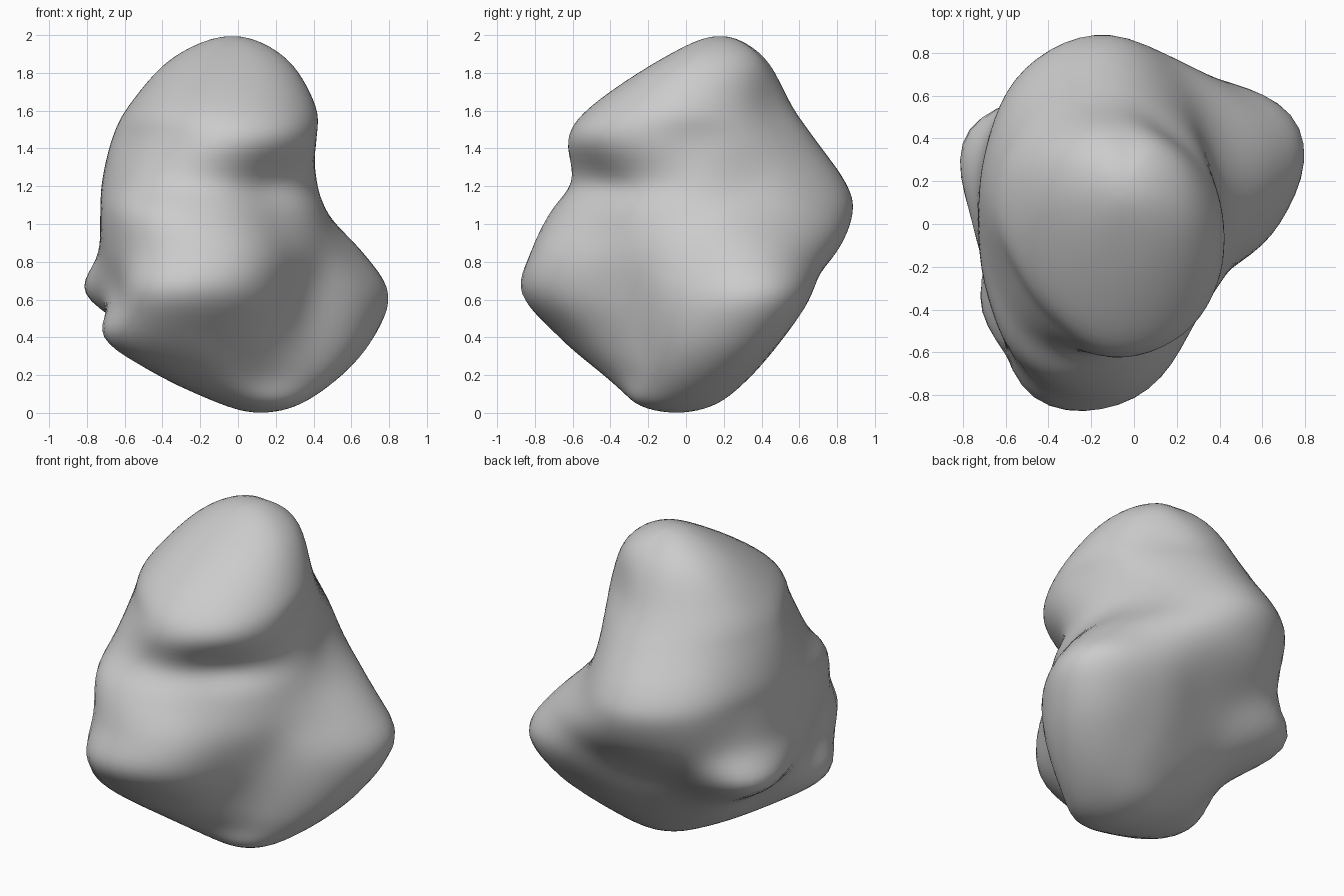
import bpy, bmesh, math
from mathutils import Vector

if "Cube" in bpy.data.objects:
    bpy.data.objects.remove(bpy.data.objects["Cube"])

# Horizontal sections: z, centre x, centre y, radii every 30 degrees from +x
SECTIONS = [
    (0.05, .12, -.05, [.22] * 12),
    (0.20, .08, -.03, [.45, .51, .43, .37, .36, .40, .47, .56, .47, .35, .31, .35]),
    (0.40, 0, 0, [.66, .79, .60, .47, .46, .54, .57, .83, .77, .59, .45, .46]),
    (0.63, 0, 0, [.68, .91, .77, .61, .63, .90, .75, .74, .95, .81, .53, .48]),
    (0.85, 0, 0, [.57, .76, .78, .80, .82, .81, .73, .77, .88, .79, .55, .49]),
    (1.06, -.10, .03, [.57, .63, .73, .86, .81, .68, .63, .68, .80, .73, .58, .56]),
    (1.22, -.12, .05, [.54, .55, .66, .80, .76, .65, .60, .61, .68, .65, .53, .53]),
    (1.44, -.10, .05, [.50, .51, .55, .64, .64, .60, .57, .54, .59, .68, .66, .58]),
    (1.62, -.08, .05, [.49, .46, .45, .51, .54, .54, .50, .49, .52, .56, .56, .53]),
    (1.88, -.03, .17, [.28, .26, .25, .24, .28, .32, .32, .30, .29, .29, .31, .31]),
]
BOTTOM, TOP = Vector((.12, -.05, 0)), Vector((-.03, .18, 2))
N, SUB = 12, 6


def spline(a, b, c, d, t):
    return 0.5 * (2*b + (c - a)*t + (2*a - 5*b + 4*c - d)*t*t + (3*b - a - 3*c + d)*t**3)


def ring(z, cx, cy, radii):
    """One section, smoothly interpolated around its circumference."""
    pts = []
    for i in range(N * SUB):
        k, t = i // SUB, (i % SUB) / SUB
        r = spline(*(radii[(k + j) % N] for j in (-1, 0, 1, 2)), t)
        a = math.tau * i / (N * SUB)
        pts.append(Vector((cx + r*math.cos(a), cy + r*math.sin(a), z)))
    return pts


# Poles and mirrored phantom rings close the form smoothly at both ends
M = N * SUB
rings = [ring(*s) for s in SECTIONS]
opposite = lambda r: r[M//2:] + r[:M//2]
stack = [opposite(rings[0]), [BOTTOM] * M, *rings, [TOP] * M, opposite(rings[-1])]

# Boulder skin
bm = bmesh.new()
loops = []
for k in range(1, len(stack) - 2):
    for s in range(SUB):
        if k == 1 and s == 0:
            continue
        loops.append([bm.verts.new(spline(*(stack[k + j][i] for j in (-1, 0, 1, 2)), s / SUB))
                      for i in range(M)])
for lo, hi in zip(loops, loops[1:]):
    for i in range(M):
        j = (i + 1) % M
        bm.faces.new((lo[i], lo[j], hi[j], hi[i]))
for point, loop in ((BOTTOM, loops[0][::-1]), (TOP, loops[-1])):
    pole = bm.verts.new(point)
    for i in range(M):
        bm.faces.new((loop[i], loop[(i + 1) % M], pole))
for v in range(4):
    bmesh.ops.smooth_vert(bm, verts=bm.verts, factor=0.5, use_axis_x=True, use_axis_y=True, use_axis_z=True)

mesh = bpy.data.meshes.new("boulder")
bm.to_mesh(mesh)
bm.free()
mesh.shade_smooth()
bpy.context.collection.objects.link(bpy.data.objects.new("boulder", mesh))
